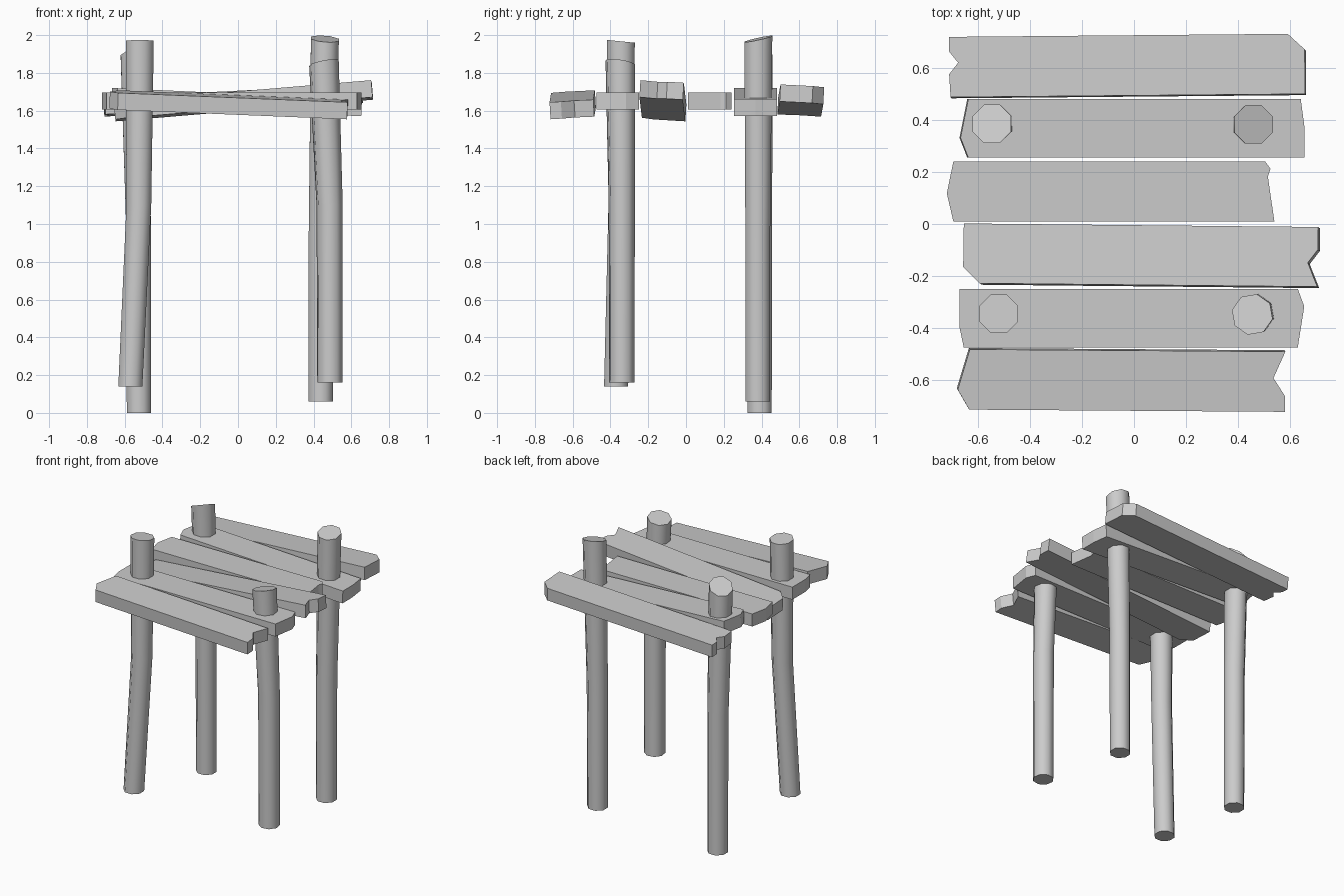
import bpy
import bmesh
from math import cos, sin, pi, atan
from mathutils import Vector

if "Cube" in bpy.data.objects:
    bpy.data.objects.remove(bpy.data.objects["Cube"], do_unlink=True)

# Single weathered grey for all the timber
GREY = (0.6, 0.6, 0.6, 1)
timber = bpy.data.materials.new("timber_grey")
timber.use_nodes = True
timber.diffuse_color = GREY
timber.node_tree.nodes["Principled BSDF"].inputs["Base Color"].default_value = GREY

SIDES = 8
THICK = 0.09


def make_object(name, bm):
    """Turn a bmesh into a linked object with outward normals."""
    bmesh.ops.recalc_face_normals(bm, faces=bm.faces)
    mesh = bpy.data.meshes.new(name)
    bm.to_mesh(mesh)
    bm.free()
    mesh.materials.append(timber)
    obj = bpy.data.objects.new(name, mesh)
    bpy.context.collection.objects.link(obj)
    return obj


def add_post(name, centres, slant, twist=0.0):
    """Octagonal log lofted through centres, with a slanted saw cut on top."""
    bm = bmesh.new()
    rings = []
    for centre, radius in zip(centres, (0.069, 0.071, 0.08)):
        ring = []
        for i in range(SIDES):
            angle = (i + 0.5) * 2 * pi / SIDES + twist
            offset = Vector((cos(angle), sin(angle), 0)) * radius
            if centre is centres[-1]:
                offset.z = offset.x * slant[0] + offset.y * slant[1]
            ring.append(bm.verts.new(Vector(centre) + offset))
        rings.append(ring)
    for low, high in zip(rings, rings[1:]):
        for i in range(SIDES):
            j = (i + 1) % SIDES
            bm.faces.new((low[i], low[j], high[j], high[i]))
    bm.faces.new(rings[0])
    bm.faces.new(rings[-1])
    obj = make_object(name, bm)
    bpy.ops.object.select_all(action="DESELECT")
    obj.select_set(True)
    bpy.context.view_layer.objects.active = obj
    bpy.ops.object.shade_smooth_by_angle(angle=pi / 3.5)


def add_plank(name, y, z, width, left, right, slope=0.0, roll=0.0, yaw=0.0):
    """Board with broken ends; ends list (x, fraction of width) front to back."""
    bm = bmesh.new()
    outline = right + left[::-1]
    verts = [bm.verts.new((x, (t - 0.5) * width, -THICK / 2)) for x, t in outline]
    base = bm.faces.new(verts)
    result = bmesh.ops.extrude_face_region(bm, geom=[base])
    top = [g for g in result["geom"] if isinstance(g, bmesh.types.BMVert)]
    bmesh.ops.translate(bm, verts=top, vec=(0, 0, THICK))
    obj = make_object(name, bm)
    obj.location = (0, y, z)
    obj.rotation_euler = (roll, -atan(slope), yaw)


# Four crooked posts, each with bottom, bend and top centres
add_post("front_left_post",
         [(-0.57, -0.37, 0.14), (-0.525, -0.345, 1.1), (-0.52, -0.345, 1.967)],
         slant=(0, -0.1))
add_post("front_right_post",
         [(0.487, -0.34, 0.16), (0.485, -0.34, 1.1), (0.455, -0.348, 1.855)],
         slant=(0.2, -0.15), twist=0.17)
add_post("back_left_post",
         [(-0.525, 0.39, 0), (-0.527, 0.39, 1.0), (-0.547, 0.385, 1.91)],
         slant=(0.35, -0.33))
add_post("back_right_post",
         [(0.438, 0.38, 0.06), (0.44, 0.38, 0.95), (0.46, 0.383, 1.98)],
         slant=(-0.08, 0.22))

# Six uneven planks from front to back
add_plank("front_plank", -0.6, 1.63, 0.232,
          left=[(-0.635, 0), (-0.68, 0.33), (-0.635, 1)],
          right=[(0.58, 0), (0.58, 0.26), (0.535, 0.56), (0.58, 1)],
          slope=-0.041, roll=0.06, yaw=-0.007)
add_plank("front_support_plank", -0.362, 1.65, 0.225,
          left=[(-0.655, 0), (-0.672, 0.36), (-0.672, 1)],
          right=[(0.63, 0), (0.655, 0.7), (0.63, 1)])
add_plank("front_middle_plank", -0.122, 1.65, 0.23,
          left=[(-0.59, 0), (-0.655, 0.27), (-0.655, 1)],
          right=[(0.713, 0), (0.675, 0.4), (0.713, 0.62), (0.713, 1)],
          slope=0.084, roll=-0.06, yaw=-0.01)
add_plank("back_middle_plank", 0.125, 1.65, 0.23,
          left=[(-0.695, 0), (-0.72, 0.47), (-0.695, 1)],
          right=[(0.54, 0), (0.515, 0.75), (0.525, 0.88), (0.505, 1)])
add_plank("back_support_plank", 0.368, 1.645, 0.226,
          left=[(-0.64, 0), (-0.67, 0.34), (-0.64, 1)],
          right=[(0.655, 0), (0.655, 0.5), (0.64, 1)],
          slope=-0.045)
add_plank("back_plank", 0.608, 1.655, 0.232,
          left=[(-0.705, 0), (-0.71, 0.38), (-0.675, 0.57), (-0.71, 0.76), (-0.71, 1)],
          right=[(0.66, 0), (0.66, 0.74), (0.595, 1)],
          slope=0.05, roll=-0.05, yaw=0.009)
